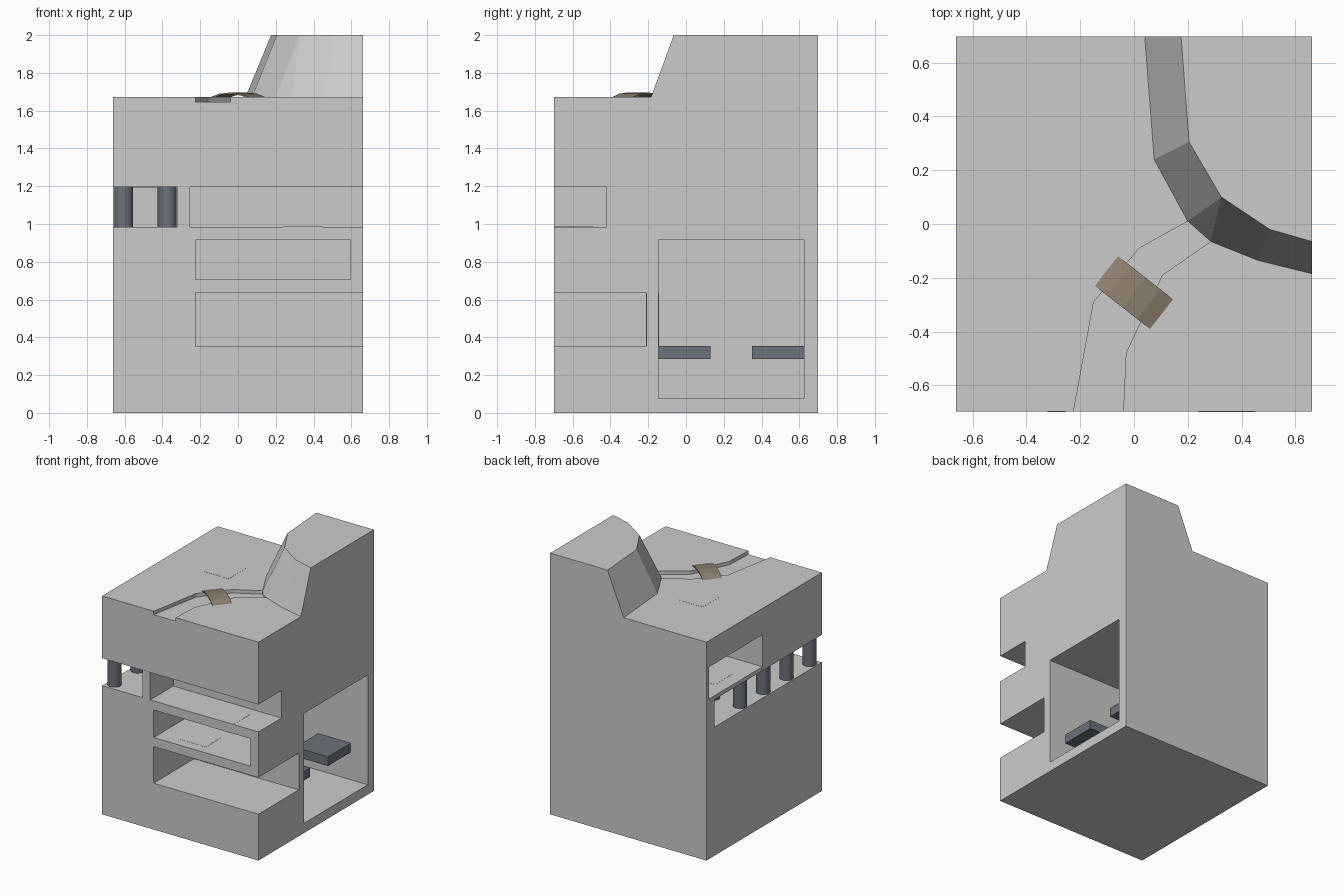
import bpy, bmesh, math

if "Cube" in bpy.data.objects:
    bpy.data.objects.remove(bpy.data.objects["Cube"])

def mesh_obj(name, verts, faces, mat=None):
    me = bpy.data.meshes.new(name)
    me.from_pydata(verts, [], faces)
    bm = bmesh.new()
    bm.from_mesh(me)
    bmesh.ops.recalc_face_normals(bm, faces=bm.faces)
    bm.to_mesh(me)
    bm.free()
    ob = bpy.data.objects.new(name, me)
    bpy.context.collection.objects.link(ob)
    if mat:
        me.materials.append(mat)
    return ob

def prism(name, outline, z0, z1, mat=None):
    n = len(outline)
    verts = [(x, y, z) for z in (z0, z1) for x, y in outline]
    faces = [tuple(range(n)), tuple(range(n, 2 * n))]
    faces += [(i, (i + 1) % n, n + (i + 1) % n, n + i) for i in range(n)]
    return mesh_obj(name, verts, faces, mat)

def box(name, x0, x1, y0, y1, z0, z1, mat=None):
    return prism(name, [(x0, y0), (x1, y0), (x1, y1), (x0, y1)], z0, z1, mat)

def material(name, r, g, b):
    m = bpy.data.materials.new(name)
    m.diffuse_color = (r, g, b, 1)
    m.use_nodes = True
    m.node_tree.nodes["Principled BSDF"].inputs["Base Color"].default_value = m.diffuse_color
    return m

def boolean(target, other, op):
    m = target.modifiers.new(other.name, 'BOOLEAN')
    m.operation, m.object, m.solver = op, other, 'EXACT'
    bpy.context.view_layer.objects.active = target
    bpy.ops.object.modifier_apply(modifier=m.name)
    bpy.data.objects.remove(other, do_unlink=True)

slate = material("slate", 0.15, 0.17, 0.2)
wood = material("wood", 0.27, 0.22, 0.16)
passage_grey = material("passage_grey", 0.6, 0.6, 0.6)

X, Y, G = 0.662, 0.698, 1.672    # half width, half depth, ground level
OUT = 0.9                        # cutters reach past the faces

# rock block with the hill on its back right corner
rock = box("rock_block", -X, X, -Y, Y, 0, G)
foot = [(0.04, Y), (0.075, 0.24), (0.2, 0.01), (0.285, -0.065), (0.46, -0.135), (X, -0.185), (X, Y)]
crest = [(0.175, Y), (0.205, 0.305), (0.325, 0.1), (0.505, -0.02), (X, -0.065), (X, Y)]
hill = mesh_obj("hill", [(x, y, G) for x, y in foot] + [(x, y, 2) for x, y in crest],
                [tuple(range(7)), tuple(range(7, 13)), (0, 1, 8, 7), (1, 2, 9, 8), (2, 3, 9),
                 (3, 4, 10, 9), (4, 5, 11, 10), (5, 6, 12, 11), (6, 0, 7, 12)])
boolean(rock, hill, 'UNION')

# stream bed
bed = [(0.2, 0.01), (0.02, -0.09), (-0.15, -0.29), (-0.225, -Y), (-0.225, -OUT),
       (-0.04, -OUT), (-0.04, -Y), (-0.03, -0.48), (0.105, -0.19), (0.285, -0.065)]
boolean(rock, prism("stream_cut", bed, 1.645, 1.8), 'DIFFERENCE')

# rooms cut into the rock
rooms = [
    (-OUT, -0.32, -OUT, 0.6, 0.985, 1.195),      # columned gallery
    (-0.255, OUT, -OUT, -0.42, 0.985, 1.195),    # upper room
    (-0.225, 0.595, -OUT, -0.21, 0.705, 0.915),  # middle room
    (-0.225, OUT, -OUT, -0.21, 0.355, 0.635),    # lower room
    (-0.225, OUT, -0.145, 0.625, 0.075, 0.915),  # great hall
    (-OUT, -0.09, 0.02, 0.665, 1.225, 1.47),     # entrance room
]
for i, r in enumerate(rooms):
    boolean(rock, box("room_cut_%d" % i, *r), 'DIFFERENCE')

# darker passages set flush into walls and floors
E = 0.001
passages = [
    (-0.31, -0.105, 0.035, 0.24, 1.47, G),
    (-0.32, -0.255, -Y, -0.42, 0.985, 1.195),
    (0.24, 0.45, -Y, -0.49, 0.915, 0.985),
    (0.24, 0.515, -0.21, -0.145, 0.355, 0.635),
    (-0.06, 0.16, -0.62, -0.43, 0.635, 0.705),
    (-0.56, -0.36, 0.25, 0.45, 1.195, 1.225),
]
for a, b, c, d, e, f in passages:
    box("passage", a - E, b + E, c - E, d + E, e - E, f + E, passage_grey)

# broken walkway in the great hall
for y0, y1 in ((-0.145, 0.13), (0.35, 0.625)):
    box("walkway_slab", 0.24, 0.517, y0, y1, 0.285, 0.355, slate)

# gallery columns
spots = [(-0.605, y) for y in (-0.63, -0.35, -0.07, 0.21)] + [(-0.375, y) for y in (-0.35, -0.07, 0.21)]
for x, y in spots:
    bpy.ops.mesh.primitive_cylinder_add(vertices=16, radius=0.05, depth=0.21, location=(x, y, 1.09))
    col = bpy.context.object
    col.name = "column"
    col.data.materials.append(slate)
    bpy.ops.object.shade_smooth_by_angle(angle=math.radians(40))

# arched footbridge over the stream
arch = [(-0.13, 0), (-0.07, 0.018), (0, 0.024), (0.07, 0.018), (0.13, 0)]
arch += [(s, h - 0.009) for s, h in reversed(arch)]
n = len(arch)
verts = [(s, w, h) for w in (-0.07, 0.07) for s, h in arch]
faces = [(i, (i + 1) % n, n + (i + 1) % n, n + i) for i in range(n)]
for k in (0, n):
    faces += [(k + i, k + i + 1, k + n - 2 - i, k + n - 1 - i) for i in range(4)]
bridge = mesh_obj("footbridge", verts, faces, wood)
bridge.location = (0, -0.255, G)
bridge.rotation_euler.z = math.atan2(-0.16, 0.205)
